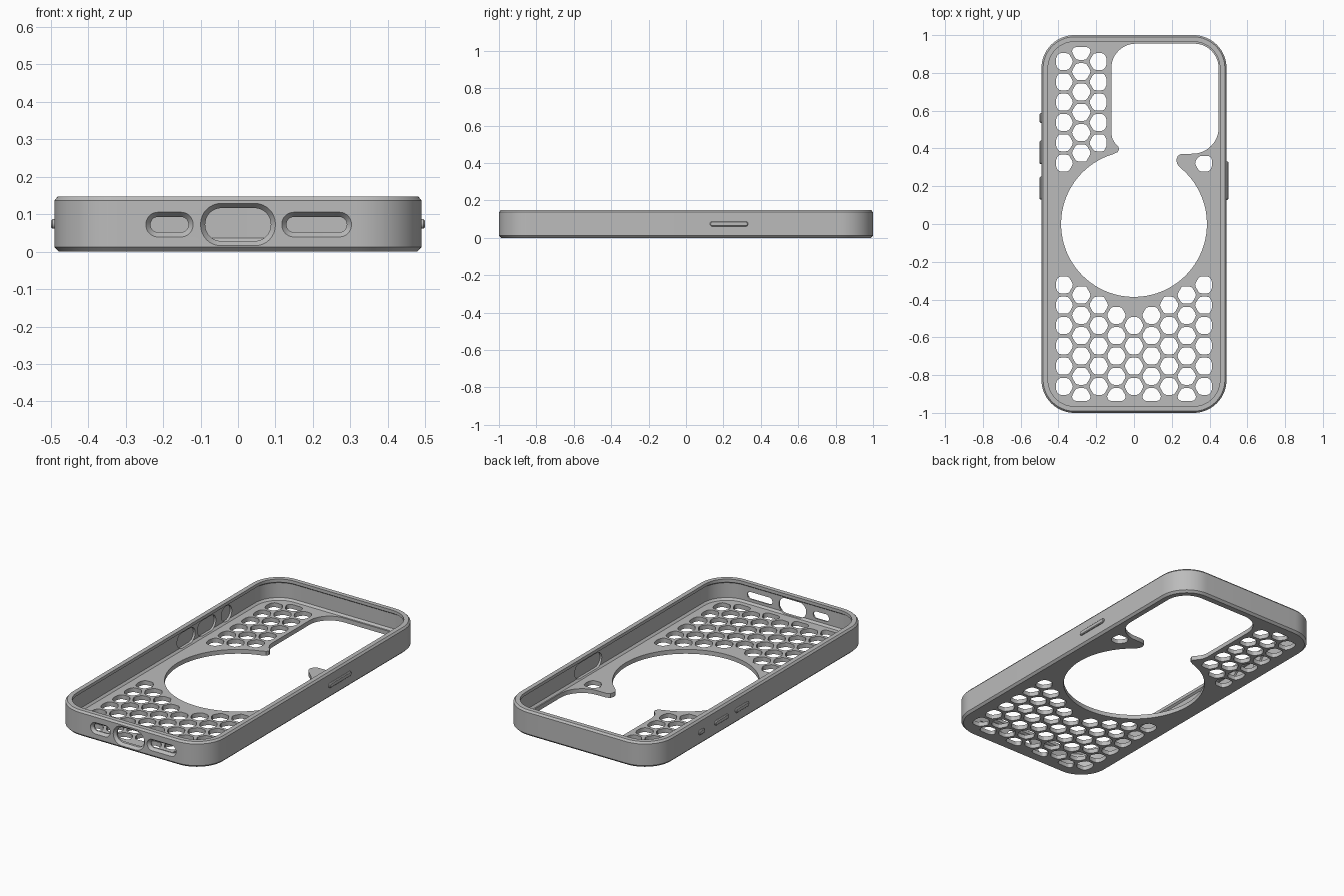
import bpy
import bmesh
from math import cos, sin, radians, hypot
from mathutils import Vector

if "Cube" in bpy.data.objects:
    bpy.data.objects.remove(bpy.data.objects["Cube"], do_unlink=True)

HALF_W, HALF_L, CORNER = 0.49, 1.0, 0.175
PITCH = 0.1075

grey = bpy.data.materials.new("case grey")
grey.use_nodes = True
grey.diffuse_color = (0.5, 0.5, 0.5, 1)
grey.node_tree.nodes["Principled BSDF"].inputs["Base Color"].default_value = grey.diffuse_color


def arc(cx, cy, r, start, end, n):
    angles = [radians(start + (end - start) * i / n) for i in range(n + 1)]
    return [(cx + r * cos(a), cy + r * sin(a)) for a in angles]


def rounded_rect(cx, cy, hx, hy, r, n=8):
    pts = []
    for k, (sx, sy) in enumerate([(1, 1), (-1, 1), (-1, -1), (1, -1)]):
        pts += arc(cx + sx * (hx - r), cy + sy * (hy - r), r, 90 * k, 90 * k + 90, n)
    return pts


def stadium(cx, cy, hx, hy):
    return rounded_rect(cx, cy, hx, hy, 0.97 * min(hx, hy))


def loft(bm, rings):
    """Skin a stack of equal rings and cap both ends."""
    new = [[bm.verts.new(p) for p in ring] for ring in rings]
    for a, b in zip(new, new[1:]):
        for i in range(len(a)):
            j = (i + 1) % len(a)
            bm.faces.new((a[i], a[j], b[j], b[i]))
    bm.faces.new(new[0][::-1])
    bm.faces.new(new[-1])


def make_object(name, bm):
    bmesh.ops.recalc_face_normals(bm, faces=bm.faces)
    mesh = bpy.data.meshes.new(name)
    bm.to_mesh(mesh)
    bm.free()
    mesh.materials.append(grey)
    ob = bpy.data.objects.new(name, mesh)
    bpy.context.collection.objects.link(ob)
    return ob


def smooth(ob):
    bpy.ops.object.select_all(action="DESELECT")
    ob.select_set(True)
    bpy.context.view_layer.objects.active = ob
    bpy.ops.object.shade_smooth_by_angle(angle=radians(30))


def clip(poly, nx, ny, d):
    """Keep the part of a polygon where n.p <= d."""
    out = []
    for i, a in enumerate(poly):
        b = poly[(i + 1) % len(poly)]
        da, db = nx * a[0] + ny * a[1] - d, nx * b[0] + ny * b[1] - d
        if da <= 0:
            out.append(a)
        if da * db < 0:
            t = da / (da - db)
            out.append((a[0] + t * (b[0] - a[0]), a[1] + t * (b[1] - a[1])))
    return out


def soften(poly, r):
    """Round the corners of a polygon."""
    out = []
    for i, p in enumerate(poly):
        p = Vector(p)
        to_a = Vector(poly[i - 1]) - p
        to_b = Vector(poly[(i + 1) % len(poly)]) - p
        a = p + to_a * min(r / to_a.length, 0.4)
        b = p + to_b * min(r / to_b.length, 0.4)
        out += [a[:], ((a + b) / 4 + p / 2)[:], b[:]]
    return out


def prism(bm, outline, low, high):
    loft(bm, [[(x, y, z) for x, y in outline] for z in (low, high)])


# Shell: tray with chamfered rims, an overhanging lip and a thin back plate
profile = [(0.012, 0), (0, 0.012), (0, 0.137), (0.009, 0.148), (0.035, 0.148),
           (0.035, 0.13), (0.024, 0.122), (0.024, 0.036), (0.035, 0.025)]
bm = bmesh.new()
loft(bm, [[(x, y, z) for x, y in rounded_rect(0, 0, HALF_W - i, HALF_L - i, CORNER - i, 16)]
          for i, z in profile])
shell = make_object("case_shell", bm)

cut = bmesh.new()

# Ring opening merged with the camera opening, with rounded horns between
opening = arc(0, 0, 0.386, 106.5, 411.5, 72)
opening += [(0.228, 0.32), (0.224, 0.34), (0.232, 0.361), (0.25, 0.371)]
opening += arc(0.31, 0.51, 0.138, -90, 0, 12)
opening += arc(0.318, 0.825, 0.13, 0, 90, 12)
opening += arc(0.01, 0.825, 0.13, 90, 180, 12)
opening += [(-0.12, 0.48), (-0.114, 0.45), (-0.1, 0.428),
            (-0.084, 0.411), (-0.078, 0.397), (-0.086, 0.381)]
prism(cut, opening, -0.05, 0.06)

# Honeycomb vents, trimmed to the borders of the plate
for col in range(-4, 5):
    for row in range(-9, 10):
        x = col * PITCH * cos(radians(30))
        y = (row + 0.5 * (col % 2)) * PITCH
        dist = hypot(x, y)
        beside_camera = x < -0.15 or (x > 0.3 and y < 0.4)
        if abs(y) > 0.92 or dist < 0.45 or (y > 0 and not beside_camera):
            continue
        cell = arc(x, y, 0.052, 0, 300, 5)
        for nx, ny, d in [(1, 0, 0.413), (-1, 0, 0.413), (0, 1, 0.937), (0, -1, 0.937),
                          (-x / dist, -y / dist, -0.418)]:
            cell = clip(cell, nx, ny, d)
        if y > 0:
            cell = clip(cell, 1, 0, -0.145) if x < 0 else clip(cell, 0, 1, 0.36)
        prism(cut, soften(cell, 0.014), -0.05, 0.06)

# Flared ports in the front wall
for cx, hx, hy in [(-0.183, 0.063, 0.033), (0, 0.1, 0.0565), (0.21, 0.093, 0.033)]:
    rings = []
    for y, inset in [(-1.02, 0), (-1.0, 0), (-0.984, 0.0125), (-0.93, 0.0125)]:
        outline = stadium(cx, 0.0725, hx - inset, hy - inset)
        rings.append([(x, y, z) for x, z in outline])
    loft(cut, rings)

# Shallow pockets behind the side buttons
buttons = [("action_button", -1, 0.561, 0.026), ("volume_up_button", -1, 0.379, 0.062),
           ("volume_down_button", -1, 0.19, 0.061), ("power_button", 1, 0.23, 0.102)]
for name, side, cy, half in buttons:
    outline = stadium(cy, 0.0745, half + 0.022, 0.043)
    loft(cut, [[(side * x, y, z) for y, z in outline] for x in (0.456, 0.478)])

# Cut all openings out of the shell
cutter = make_object("opening_cutter", cut)
cutter.hide_render = True
mod = shell.modifiers.new("openings", "BOOLEAN")
mod.operation = "DIFFERENCE"
mod.solver = "EXACT"
mod.object = cutter
bpy.context.view_layer.objects.active = shell
bpy.ops.object.modifier_apply(modifier=mod.name)
bpy.data.objects.remove(cutter, do_unlink=True)
smooth(shell)

# Raised side buttons with chamfered edges
for name, side, cy, half in buttons:
    bm = bmesh.new()
    rings = []
    for x, inset in [(0.484, 0), (0.495, 0), (0.499, 0.004)]:
        outline = stadium(cy, 0.0745, half - inset, 0.013 - inset)
        rings.append([(side * x, y, z) for y, z in outline])
    loft(bm, rings)
    smooth(make_object(name, bm))
